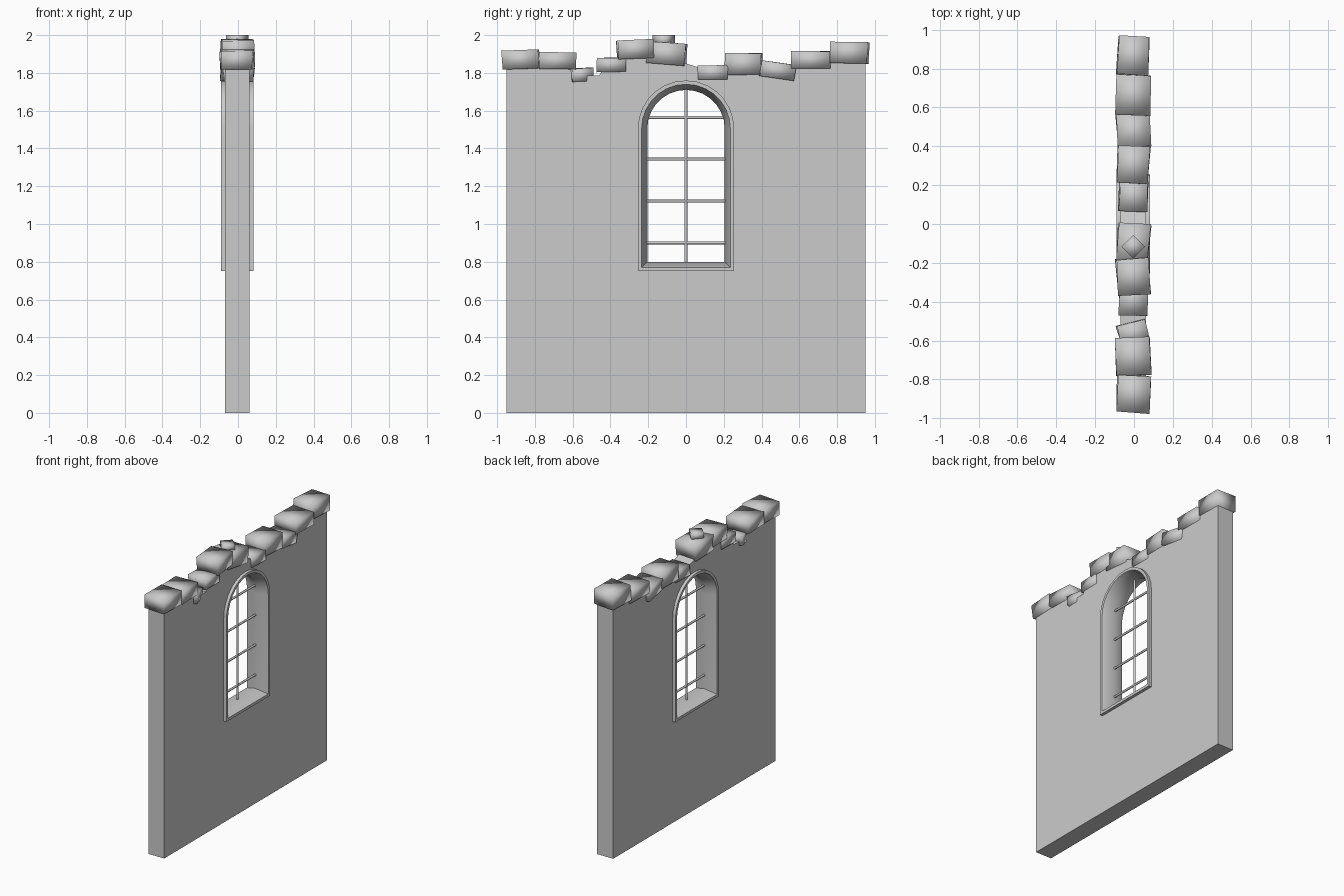
import bpy, bmesh, math, random
from mathutils import Matrix, Vector

if "Cube" in bpy.data.objects:
    bpy.data.objects.remove(bpy.data.objects["Cube"])

random.seed(4)
CX = -0.004      # middle of the wall thickness
SPRING = 1.505   # height where the arch begins


def finish(name, bm, smooth=None):
    bmesh.ops.recalc_face_normals(bm, faces=bm.faces)
    me = bpy.data.meshes.new(name)
    bm.to_mesh(me)
    bm.free()
    ob = bpy.data.objects.new(name, me)
    bpy.context.collection.objects.link(ob)
    if smooth:
        bpy.ops.object.select_all(action='DESELECT')
        ob.select_set(True)
        bpy.context.view_layer.objects.active = ob
        bpy.ops.object.shade_smooth_by_angle(angle=math.radians(smooth))
    return ob


def arch(r, n=14):
    """Arched window outline in (y, z); the sill follows the same inset."""
    bottom = 0.75 + (0.255 - r)
    arc = [(r * math.cos(math.pi * i / n), SPRING + r * math.sin(math.pi * i / n))
           for i in range(n + 1)]
    return [(r, bottom)] + arc + [(-r, bottom)]


def slab(name, outline, x0, x1):
    bm = bmesh.new()
    f = bm.faces.new([bm.verts.new((x0, y, z)) for y, z in outline])
    ext = bmesh.ops.extrude_face_region(bm, geom=[f])
    bmesh.ops.translate(bm, vec=(x1 - x0, 0, 0),
                        verts=[v for v in ext['geom'] if isinstance(v, bmesh.types.BMVert)])
    return finish(name, bm)


# Wall with a broken top edge
top = [(0.95, 1.87), (0.77, 1.86), (0.74, 1.83), (0.58, 1.83), (0.55, 1.78),
       (0.40, 1.82), (0.23, 1.81), (0.20, 1.80), (0.09, 1.80), (0.065, 1.83),
       (0.0, 1.85), (-0.18, 1.88), (-0.32, 1.88), (-0.35, 1.83), (-0.44, 1.82),
       (-0.46, 1.785), (-0.59, 1.785), (-0.62, 1.83), (-0.95, 1.83)]
wall = slab("wall", [(-0.95, 0), (0.95, 0)] + top, CX - 0.065, CX + 0.065)
cutter = slab("window_cutter", arch(0.245), -0.2, 0.2)
cutter.hide_render = True
cutter.hide_viewport = True
mod = wall.modifiers.new("window_hole", 'BOOLEAN')
mod.operation = 'DIFFERENCE'
mod.solver = 'EXACT'
mod.object = cutter
bpy.context.view_layer.objects.active = wall
bpy.ops.object.modifier_apply(modifier=mod.name)
bpy.data.objects.remove(cutter)

# Window surround, splayed to its narrowest point mid-wall
section = [(0.255, -0.087), (0.235, -0.087), (0.205, 0), (0.235, 0.087), (0.255, 0.087)]
bm = bmesh.new()
rings = [[bm.verts.new((CX + x, y, z)) for y, z in arch(r)] for r, x in section]
for k, a in enumerate(rings):
    b = rings[(k + 1) % len(rings)]
    for i in range(len(a)):
        j = (i + 1) % len(a)
        bm.faces.new((a[i], a[j], b[j], b[i]))
finish("window_surround", bm, 42)


# Window bars
def bar(name, p, q, r=0.008):
    p, q = Vector(p), Vector(q)
    d = q - p
    m = Matrix.Translation((p + q) / 2) @ d.to_track_quat('Z', 'Y').to_matrix().to_4x4()
    bm = bmesh.new()
    bmesh.ops.create_cone(bm, cap_ends=True, segments=8, radius1=r, radius2=r,
                          depth=d.length, matrix=m)
    finish(name, bm, 50)


bar("upright_bar", (CX, 0, 0.79), (CX, 0, 1.715))
for i, z in enumerate((0.9, 1.121, 1.343, 1.564)):
    bar(f"cross_bar_{i + 1}", (CX, -0.208, z), (CX, 0.208, z))

# Coping stones: y from, y to, z from, z to, depth, tilt, turn (degrees)
stones = [
    (-0.97, -0.78, 1.82, 1.92, 0.17, 2, -3),
    (-0.78, -0.585, 1.82, 1.91, 0.175, -1, 2),
    (-0.62, -0.505, 1.755, 1.825, 0.15, 3, 14),
    (-0.47, -0.315, 1.805, 1.88, 0.145, 1, -2),
    (-0.365, -0.177, 1.875, 1.975, 0.17, 3, 3),
    (-0.20, 0.0, 1.845, 1.96, 0.165, -4, -4),
    (-0.16, -0.075, 1.95, 2.0, 0.085, 0, 45),
    (0.065, 0.223, 1.765, 1.84, 0.145, 0, -2),
    (0.21, 0.40, 1.79, 1.905, 0.165, 0, -3),
    (0.39, 0.575, 1.77, 1.855, 0.17, -8, 3),
    (0.56, 0.765, 1.823, 1.915, 0.175, 0, -2),
    (0.765, 0.965, 1.85, 1.963, 0.16, -1, -4),
]
for i, (y0, y1, z0, z1, depth, tilt, turn) in enumerate(stones):
    bm = bmesh.new()
    bmesh.ops.create_cube(bm, size=1)
    for v in bm.verts:
        j = 0.0 if i == 6 else 0.03
        v.co.x *= 1 + random.uniform(-j, j) * 2
        v.co.y *= 1 + random.uniform(-j, j)
        v.co.z *= 1 + random.uniform(-j, j)
    m = (Matrix.Translation((CX, (y0 + y1) / 2, (z0 + z1) / 2))
         @ Matrix.Rotation(math.radians(turn), 4, 'Z')
         @ Matrix.Rotation(math.radians(tilt), 4, 'X')
         @ Matrix.Diagonal((depth, y1 - y0, z1 - z0, 1)))
    bm.transform(m)
    finish(f"coping_stone_{i + 1}", bm, 100)
